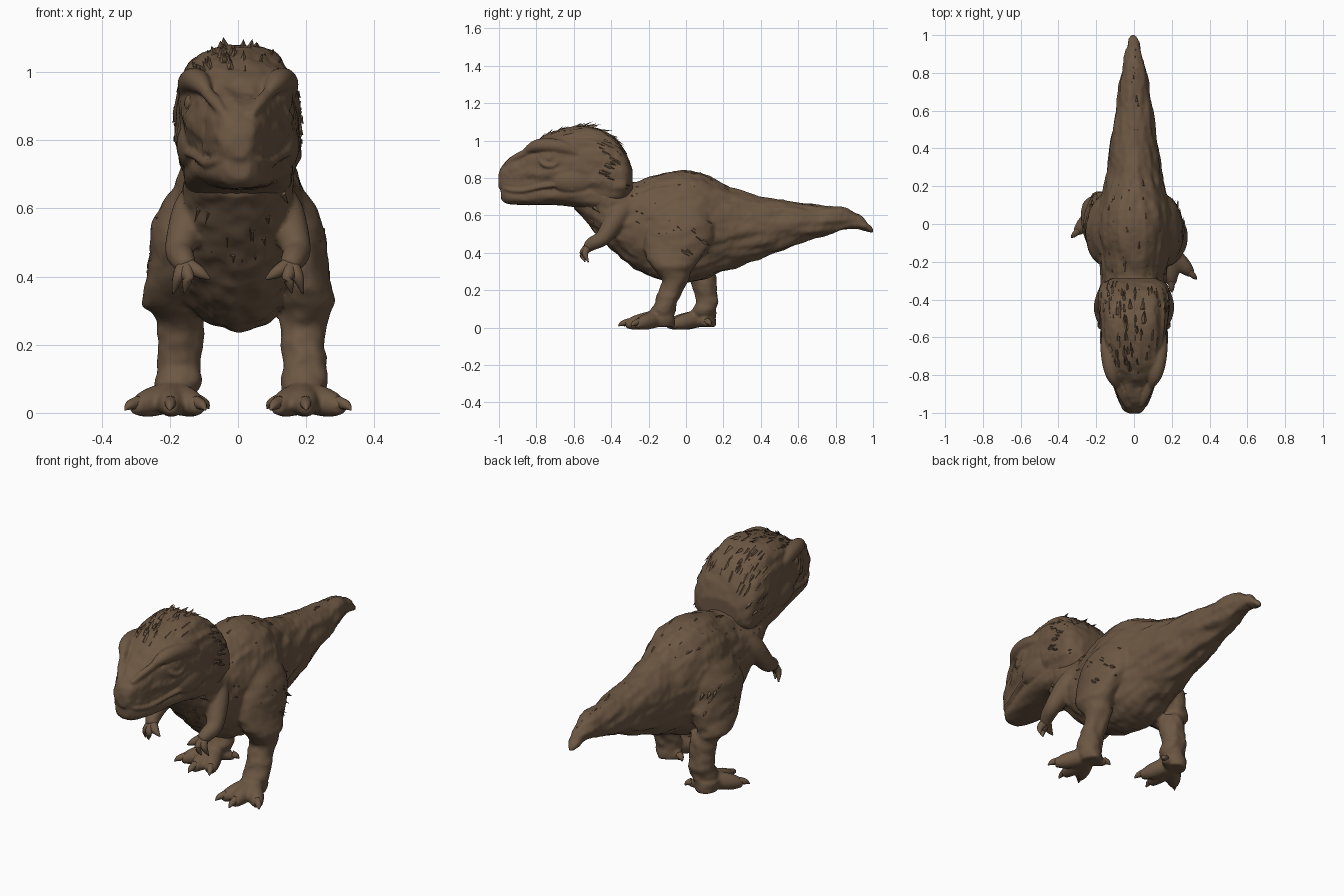
import bpy, bmesh, math, random
from mathutils import Vector, noise

random.seed(4)
cube = bpy.data.objects.get("Cube")
if cube:
    bpy.data.objects.remove(cube, do_unlink=True)

# Single hide colour
hide = bpy.data.materials.new("brown_hide")
hide.use_nodes = True
COLOUR = (0.15, 0.095, 0.056, 1)
hide.diffuse_color = COLOUR
shader = next(n for n in hide.node_tree.nodes if n.type == 'BSDF_PRINCIPLED')
shader.inputs["Base Color"].default_value = COLOUR
shader.inputs["Roughness"].default_value = 0.8


def finish(name, bm, smooth=True):
    bmesh.ops.recalc_face_normals(bm, faces=bm.faces)
    mesh = bpy.data.meshes.new(name)
    bm.to_mesh(mesh)
    bm.free()
    for face in mesh.polygons:
        face.use_smooth = smooth
    mesh.materials.append(hide)
    obj = bpy.data.objects.new(name, mesh)
    bpy.context.collection.objects.link(obj)
    return obj


def blend(name, parts, voxel, rounds):
    """Fuse overlapping parts into one continuous skin."""
    bm = bmesh.new()
    for part in parts:
        bm.from_mesh(part.data)
        bpy.data.objects.remove(part, do_unlink=True)
    obj = finish(name, bm)
    remesh = obj.modifiers.new("fuse", 'REMESH')
    remesh.mode = 'VOXEL'
    remesh.voxel_size = voxel
    remesh.use_smooth_shade = True
    soften = obj.modifiers.new("soften", 'SMOOTH')
    soften.factor = 0.5
    soften.iterations = rounds


def spline(rows, steps):
    """Smoothly subdivide a list of number rows."""
    out = []
    for i in range(len(rows) - 1):
        a, b, c, d = (rows[max(i - 1, 0)], rows[i], rows[i + 1],
                      rows[min(i + 2, len(rows) - 1)])
        for s in range(steps):
            t = s / steps
            out.append(tuple(
                q + t * ((r - p) / 2 + t * ((2 * p - 5 * q + 4 * r - w) / 2
                                            + t * (3 * q - p - 3 * r + w) / 2))
                for p, q, r, w in zip(a, b, c, d)))
    out.append(tuple(rows[-1]))
    return out


def squash(v, power):
    return math.copysign(abs(v) ** power, v)


def slice_point(power):
    """Upright section: row is y, low z, high z, half width."""
    def point(row, a):
        y, low, high, w = row
        return Vector((w * squash(math.cos(a), power), y,
                       (low + high) / 2 + (high - low) / 2 * squash(math.sin(a), power)))
    return point


def level_point(row, a):
    """Level section: row is z, x, y, x radius, y radius."""
    z, x, y, rx, ry = row
    return Vector((x + rx * math.cos(a), y + ry * math.sin(a), z))


def skin(name, rings, bump=0):
    bm = bmesh.new()
    loops = []
    for ring in rings:
        mid = sum(ring, Vector()) / len(ring)
        loop = []
        for p in ring:
            n = noise.noise(Vector((p.x * 26, p.y * 6, p.z * 26))) + noise.noise(p * 45) * 0.4
            loop.append(bm.verts.new(p + (p - mid).normalized() * bump * n))
        loops.append(loop)
    for la, lb in zip(loops, loops[1:]):
        for i in range(len(la)):
            j = (i + 1) % len(la)
            bm.faces.new((la[i], la[j], lb[j], lb[i]))
    bm.faces.new(loops[0])
    bm.faces.new(loops[-1])
    return finish(name, bm)


def loft(name, rows, point, sides=64, bump=0):
    turn = math.tau / sides
    return skin(name, [[point(r, k * turn) for k in range(sides)] for r in rows], bump)


def tube(name, points, side=1, shift=0, sides=16):
    """Round limb through x, y, z, radius points, mirrored by side."""
    rows = spline([(side * x, y + shift, z, r) for x, y, z, r in points], 5)
    centres = [Vector(r[:3]) for r in rows]
    rings = []
    for i, row in enumerate(rows):
        along = centres[min(i + 1, len(rows) - 1)] - centres[max(i - 1, 0)]
        turn = along.to_track_quat('Z', 'X')
        rings.append([centres[i] + turn @ Vector((math.cos(a), math.sin(a), 0)) * max(row[3], 0.002)
                      for a in (math.tau * k / sides for k in range(sides))])
    return skin(name, rings)


def ellipsoid(name, centre, size):
    bm = bmesh.new()
    bmesh.ops.create_uvsphere(bm, u_segments=24, v_segments=14, radius=1)
    bmesh.ops.scale(bm, vec=size, verts=bm.verts)
    bmesh.ops.translate(bm, vec=centre, verts=bm.verts)
    return finish(name, bm)


def feathers(name, rows, point, span, arc, count, length, lift, sweep=(0, 0, 0)):
    """Scatter pointed tufts over a lofted surface, angles in degrees."""
    bm = bmesh.new()
    usable = [i for i in range(len(rows) - 1) if span[0] <= rows[i][0] <= span[1]]
    for _ in range(count):
        i = random.choice(usable)
        a = math.radians(random.uniform(*arc))
        p = point(rows[i], a)
        flow = (point(rows[i + 1], a) - p).normalized()
        normal = flow.cross(point(rows[i], a + 0.05) - p).normalized()
        if normal.dot(p - point(rows[i], a + math.pi)) < 0:
            normal.negate()
        heading = ((flow + Vector(sweep)).normalized() + normal * lift * random.uniform(0.5, 1.3)).normalized()
        size = length * random.uniform(0.6, 1.2)
        across = heading.cross(normal).normalized() * size * 0.24
        p -= normal * 0.008
        left, right, ridge, tip = [bm.verts.new(v) for v in (
            p - across, p + across, p + normal * (0.008 + size * 0.06), p + heading * size)]
        for face in ((left, ridge, tip), (ridge, right, tip), (right, left, tip), (left, right, ridge)):
            bm.faces.new(face)
    return finish(name, bm, False)


# Body, neck and tail in one sweep
body_point = slice_point(1.0)
body = spline([
    (-.60, .64, .84, .11), (-.52, .55, .88, .14), (-.44, .46, .87, .157),
    (-.36, .385, .81, .165), (-.28, .32, .78, .17), (-.18, .27, .81, .185),
    (-.06, .24, .84, .205), (.06, .245, .835, .2), (.16, .285, .79, .17),
    (.27, .325, .735, .145), (.42, .375, .695, .125), (.6, .445, .67, .1),
    (.75, .495, .652, .076), (.85, .522, .64, .057), (.92, .527, .607, .042),
    (.975, .51, .557, .024), (1.003, .503, .522, .008)], 7)
body_parts = [loft("body_and_tail", body, body_point, bump=0.015)]

# Skull and lower jaw
skull_point = slice_point(0.76)
skull = spline([
    (-1.003, .75, .82, .025), (-.98, .725, .87, .056), (-.92, .71, .92, .085),
    (-.86, .71, .948, .105), (-.8, .715, .995, .132), (-.72, .72, 1.04, .155),
    (-.6, .70, 1.072, .17), (-.48, .65, 1.07, .183), (-.38, .64, 1.01, .187),
    (-.32, .67, .93, .172), (-.285, .72, .84, .11)], 7)
jaw = spline([
    (-.99, .69, .75, .035), (-.955, .662, .75, .066), (-.86, .655, .755, .098),
    (-.72, .655, .78, .132), (-.6, .645, .78, .155), (-.5, .61, .8, .16),
    (-.4, .57, .8, .15), (-.33, .56, .78, .12)], 6)
head_parts = [loft("skull", skull, skull_point, bump=0.012),
              loft("lower_jaw", jaw, slice_point(0.85), bump=0.006)]

# Plumage on the head, back and throat
feathers("crown_feathers", skull, skull_point, (-.8, -.36), (40, 140), 50, .06, .2)
feathers("crest_feathers", skull, skull_point, (-.78, -.36), (76, 104), 24, .065, .5)
feathers("mane_feathers", skull, skull_point, (-.48, -.33), (-20, 200), 50, .055, .18)
feathers("back_feathers", body, body_point, (-.3, .3), (45, 135), 30, .045, .08)
feathers("tail_feathers", body, body_point, (.3, .93), (75, 105), 14, .035, .08)
feathers("throat_feathers", body, body_point, (-.52, -.4), (180, 360), 22, .055, .15)

# Parts that repeat on both sides
for side, label in ((1, "left"), (-1, "right")):
    stride = 0 if side > 0 else 0.22

    # Face
    head_parts += [
        tube(label + "_brow", [(.085, -.87, .935, .012), (.112, -.81, .968, .032), (.13, -.74, .975, .038),
                               (.142, -.65, .962, .036), (.148, -.56, .925, .02)], side),
        tube(label + "_snout_ridge", [(.092, -.85, .94, .018), (.065, -.91, .91, .018),
                                      (.038, -.965, .872, .012)], side),
        tube(label + "_lip", [(.003, -.99, .76, .01), (.058, -.96, .74, .011), (.092, -.88, .732, .012),
                              (.123, -.78, .752, .012), (.15, -.68, .762, .013), (.162, -.6, .735, .01)], side),
        tube(label + "_lower_eyelid", [(.122, -.79, .91, .009), (.145, -.76, .872, .013), (.153, -.71, .866, .013),
                                       (.158, -.67, .9, .009)], side),
        ellipsoid(label + "_cheek", (side * .135, -.6, .785), (.046, .12, .07))]
    ellipsoid(label + "_eye", (side * .128, -.73, .907), (.03, .034, .032))

    # Leg, with the right one trailing behind
    leg = spline([
        (.7, .11, .0, .04, .07), (.62, .14, -.02, .08, .14), (.54, .162, -.03, .09, .18),
        (.45, .17, -.045, .092, .18), (.37, .188, -.065, .086, .145), (.32, .202, -.07, .08, .108),
        (.26, .19, -.058, .069, .075), (.2, .19, -.08, .066, .063), (.14, .192, -.105, .064, .062),
        (.08, .195, -.125, .066, .064), (.04, .19, -.122, .06, .062), (.004, .19, -.116, .052, .056)], 5)
    leg = [(z, side * x + (.02 if side < 0 and .07 < z < .3 else 0),
            y + stride * min(max((.5 - z) / .36, 0), 1), rx, ry) for z, x, y, rx, ry in leg]
    body_parts.append(loft(label + "_leg", leg, level_point, 40, 0.009))
    outer = (-40, 70) if side > 0 else (110, 220)
    feathers(label + "_thigh_feathers", leg, level_point, (.4, .58), outer, 14, .05, .05, (0, 1.2, .3))

    # Toes and claws
    base = Vector((.192, -.15, .05))
    for toe, tip in (("outer", (.332, -.292, .008)), ("middle", (.2, -.362, .008)),
                     ("inner", (.095, -.33, .008)), ("rear", (.085, -.09, .012))):
        tip = Vector(tip)
        thick = .032 if toe == "rear" else .047
        spots = [base.lerp(tip, t) for t in (0, .35, .6, .82)]
        radii = [thick, thick * .95, thick * .8, thick * .45]
        body_parts.append(tube(f"{label}_{toe}_toe", [(*p, r) for p, r in zip(spots, radii)], side, stride))
        knuckle = base.lerp(tip, .72) + Vector((0, 0, .012))
        bend = base.lerp(tip, .9) + Vector((0, 0, .01))
        tube(f"{label}_{toe}_toe_claw", [(*knuckle, .019), (*bend, .014), (*tip, .002)], side, stride, 10)

    # Arm and fingers
    body_parts.append(tube(label + "_arm", [
        (.105, -.32, .65, .05), (.135, -.37, .59, .058), (.16, -.415, .52, .05),
        (.172, -.45, .475, .042), (.162, -.5, .45, .037), (.148, -.53, .425, .028)], side))
    for finger, mid, tip in (("inner", (.112, -.545, .412), (.082, -.55, .392)),
                             ("middle", (.148, -.553, .395), (.158, -.54, .352)),
                             ("outer", (.175, -.54, .4), (.19, -.522, .35))):
        tube(f"{label}_{finger}_finger", [(.153, -.515, .437, .024), (*mid, .018), (*tip, .003)], side, 0, 12)
    flank = (5, 55) if side > 0 else (125, 175)
    feathers(label + "_shoulder_feathers", body, body_point, (-.42, -.15), flank, 18, .05, .12, (0, .2, -.5))

blend("body_tail_and_limbs", body_parts, 0.009, 3)
blend("head", head_parts, 0.007, 3)
